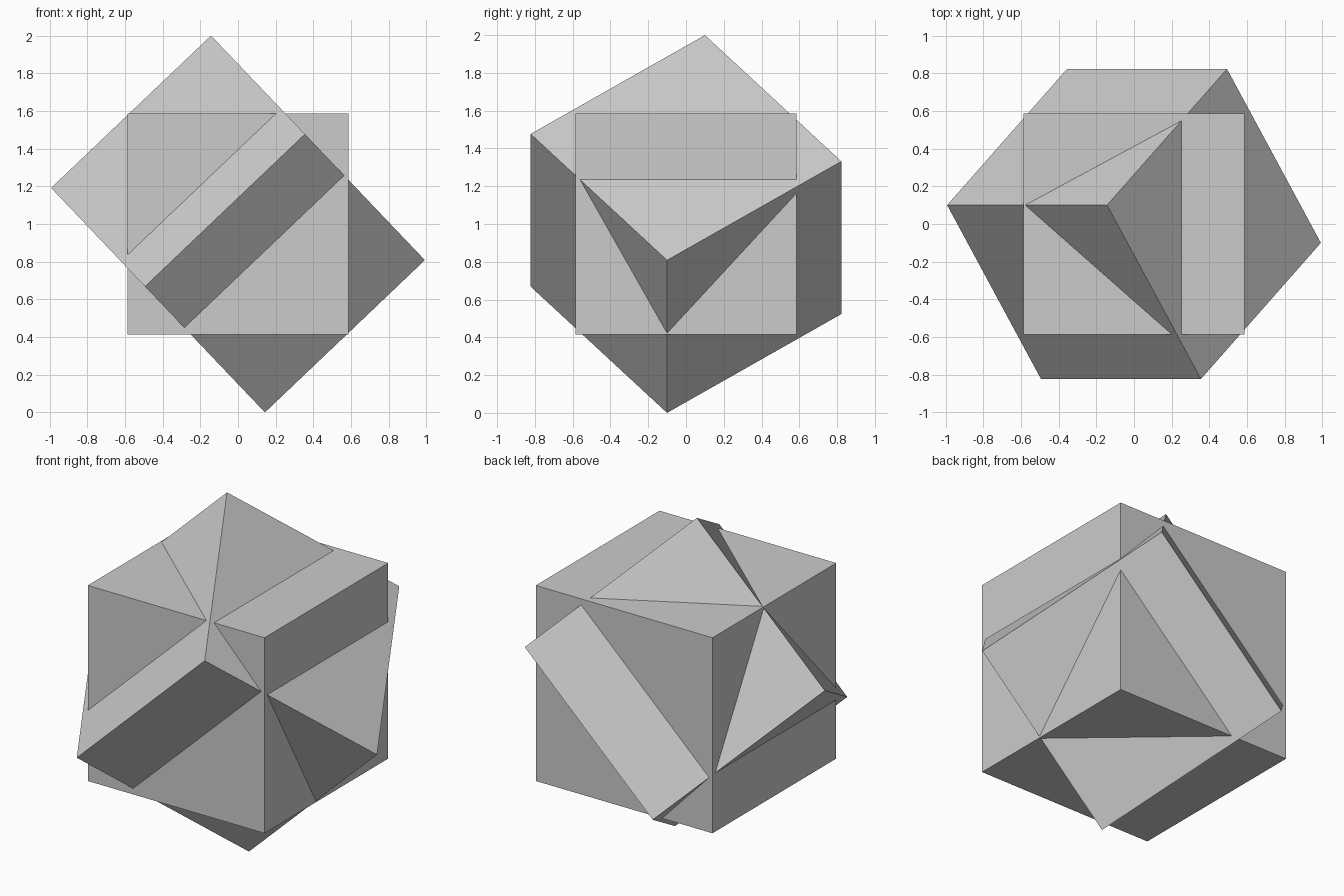
import bpy
from math import radians

if "Cube" in bpy.data.objects:
    bpy.data.objects.remove(bpy.data.objects["Cube"])

SIDE = 1.172          # both cubes share size and centre
CENTRE = (0, 0, 1)


def cube(name, tilt=(0, 0, 0)):
    bpy.ops.mesh.primitive_cube_add(size=SIDE, location=CENTRE,
                                    rotation=[radians(a) for a in tilt])
    bpy.context.object.name = name


# Upright cube and the tilted cube that passes through it
cube("upright_cube")
cube("tilted_cube", (38.05, -43.6, 0))
